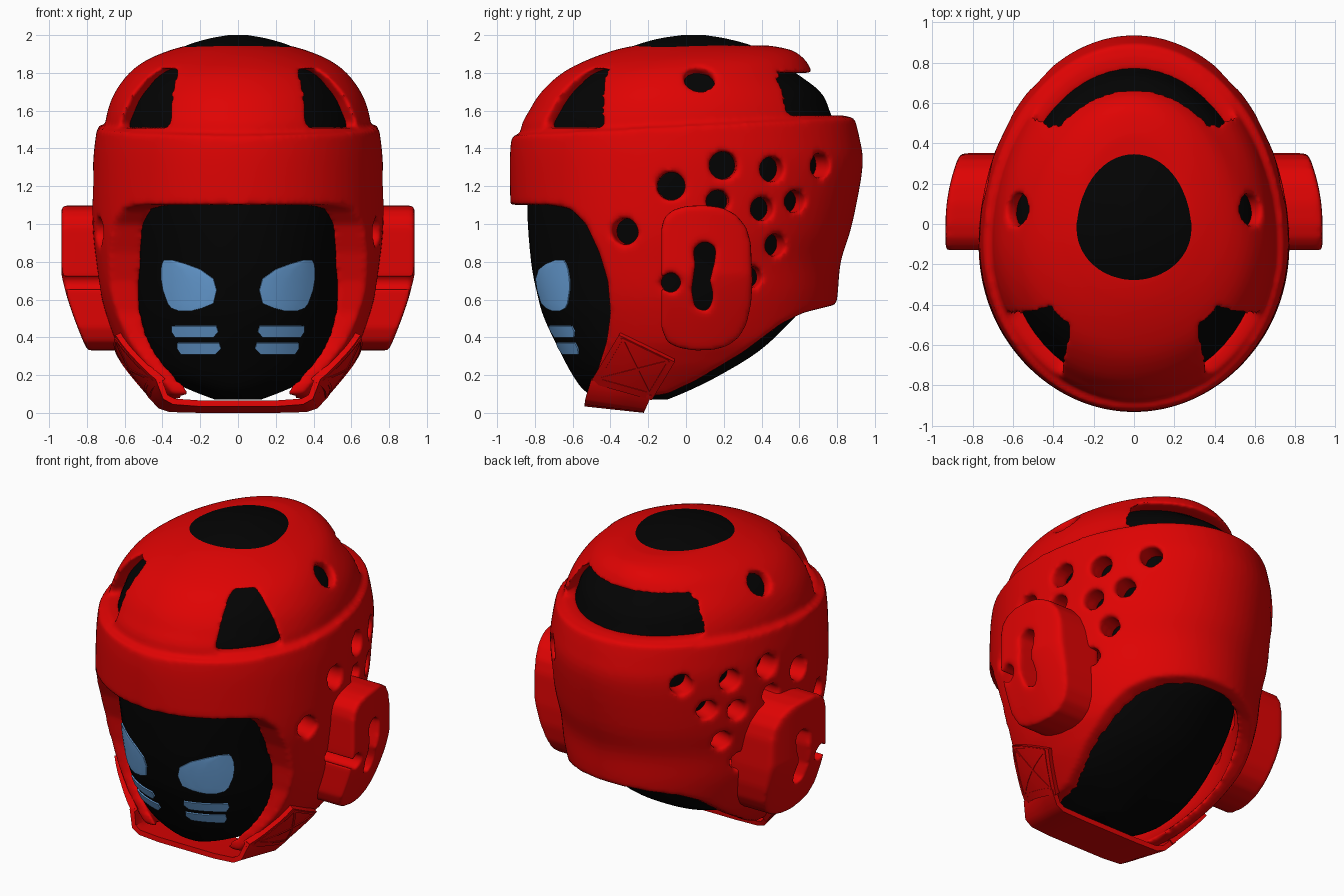
import bpy, bmesh, math
from mathutils import Vector as V
from mathutils.bvhtree import BVHTree

if "Cube" in bpy.data.objects:
    bpy.data.objects.remove(bpy.data.objects["Cube"])

def material(name, rgb):
    m = bpy.data.materials.new(name)
    m.diffuse_color = (*rgb, 1)
    m.use_nodes = True
    m.node_tree.nodes["Principled BSDF"].inputs["Base Color"].default_value = m.diffuse_color
    return m

RED = material("red foam", (0.74, 0.001, 0.001))
BLACK = material("black head", (0.001, 0.001, 0.001))
BLUE = material("face blue", (0.15, 0.38, 0.74))
X, Y, Z = V((1, 0, 0)), V((0, 1, 0)), V((0, 0, 1))

def to_object(name, bm, mat=None):
    bmesh.ops.recalc_face_normals(bm, faces=bm.faces[:])
    me = bpy.data.meshes.new(name)
    bm.to_mesh(me)
    bm.free()
    ob = bpy.data.objects.new(name, me)
    bpy.context.collection.objects.link(ob)
    if mat:
        me.materials.append(mat)
        me.shade_smooth()
    else:
        ob.hide_render = True
    return ob

def loft(name, rings, mat=None, seg=96, sub=4):
    """Smooth closed body from rings of (z, half width, front y, back y)."""
    rows = []
    for i in range(len(rings) - 1):
        p = [V(rings[min(max(i + k, 0), len(rings) - 1)]) for k in (-1, 0, 1, 2)]
        for k in range(sub):
            t = k / sub
            rows.append(0.5 * (2 * p[1] + (p[2] - p[0]) * t + (2 * p[0] - 5 * p[1] + 4 * p[2] - p[3]) * t * t
                               + (3 * p[1] - p[0] - 3 * p[2] + p[3]) * t ** 3))
    rows.append(V(rings[-1]))
    bm, loops = bmesh.new(), []
    for z, hx, yf, yb in rows:
        yc = yf + 0.45 * (yb - yf)
        loop = []
        for k in range(seg):
            a = 2 * math.pi * k / seg
            s = math.sin(a)
            loop.append(bm.verts.new((hx * math.cos(a), yc + s * (yb - yc if s > 0 else yc - yf), z)))
        loops.append(loop)
    for a, b in zip(loops, loops[1:]):
        for k in range(seg):
            n = (k + 1) % seg
            bm.faces.new((a[k], a[n], b[n], b[k]))
    bm.faces.new(loops[0])
    bm.faces.new(loops[-1])
    return to_object(name, bm, mat)

def prism(bm, pts, o, u, v, w, d0, d1):
    a, b = ([bm.verts.new(o + u * p + v * q + w * d) for p, q in pts] for d in (d0, d1))
    bm.faces.new(a)
    bm.faces.new(b)
    for k in range(len(pts)):
        n = (k + 1) % len(pts)
        bm.faces.new((a[k], a[n], b[n], b[k]))

def circle(r):
    return [(r * math.cos(k * math.pi / 12), r * math.sin(k * math.pi / 12)) for k in range(24)]

def boolean(ob, other, op='DIFFERENCE'):
    m = ob.modifiers.new(op.lower(), 'BOOLEAN')
    m.operation, m.solver, m.object = op, 'EXACT', other

def soften(ob, voxel, steps):
    m = ob.modifiers.new("soften", 'REMESH')
    m.mode, m.voxel_size, m.use_smooth_shade = 'VOXEL', voxel, True
    m = ob.modifiers.new("smooth", 'SMOOTH')
    m.factor, m.iterations = 0.5, steps

def bake(ob, mat):
    dg = bpy.context.evaluated_depsgraph_get()
    me = bpy.data.meshes.new_from_object(ob.evaluated_get(dg))
    ob.modifiers.clear()
    ob.data = me
    bm = bmesh.new()
    bm.from_mesh(me)
    bmesh.ops.recalc_face_normals(bm, faces=bm.faces[:])
    bm.to_mesh(me)
    bm.free()
    me.materials.clear()
    me.materials.append(mat)
    for p in me.polygons:
        p.material_index = 0
    me.shade_smooth()
    ob.hide_render = False

def sheet(name, grids, mat, thick):
    """Thin plate from one or more grids of points."""
    bm = bmesh.new()
    for g in grids:
        vs = [[bm.verts.new(p) for p in row] for row in g]
        for a, b in zip(vs, vs[1:]):
            for k in range(len(a) - 1):
                bm.faces.new((a[k], a[k + 1], b[k + 1], b[k]))
    ob = to_object(name, bm, mat)
    m = ob.modifiers.new("thickness", 'SOLIDIFY')
    m.thickness, m.offset = thick, 0
    bake(ob, mat)
    ob.data.set_sharp_from_angle(angle=math.radians(40))

def tree(ob):
    bpy.context.view_layer.update()
    return BVHTree.FromObject(ob, bpy.context.evaluated_depsgraph_get())

# Black head
CHIN = [(0.07, .12, -.46, -.10), (0.12, .25, -.54, .02), (0.2, .41, -.60, .18), (0.33, .50, -.67, .39),
        (0.5, .55, -.75, .57), (.62, .57, -.785, .66)]
SKULL = [(0.8, .58, -.82, .71), (1.1, .625, -.84, .78), (1.45, .64, -.82, .80), (1.6, .61, -.76, .76),
         (1.7, .57, -.69, .71), (1.8, .49, -.57, .58)]
head = loft("head", CHIN + SKULL + [(1.88, .39, -.42, .46), (1.94, .285, -.285, .36), (1.98, .16, -.15, .22),
                                    (2.0, .05, -.02, .10)], BLACK, 64)

# Helmet shell: lower band and dome, before cutting
band = loft("helmet_shell", [(0, .36, -.60, .30), (.2, .53, -.72, .60), (.3, .60, -.76, .70), (.4, .655, -.80, .76),
            (.6, .72, -.86, .80), (.8, .75, -.90, .82), (1.0, .77, -.925, .88), (1.3, .768, -.933, .935),
            (1.45, .755, -.925, .92), (1.6, .73, -.90, .88), (1.7, .70, -.86, .84)])
band_tree = tree(band)
dome = loft("dome_helper", [(1.3, .71, -.87, .86), (1.5, .705, -.875, .86), (1.6, .69, -.83, .83),
            (1.7, .65, -.765, .77), (1.8, .575, -.655, .675), (1.87, .48, -.52, .63), (1.92, .36, -.38, .56),
            (1.945, .27, -.27, .44)])
inner = loft("inner_helper", [(.04, .30, -.58, .25), (.2, .45, -.64, .5), (.33, .53, -.70, .64),
             (.5, .57, -.755, .71), (.65, .58, -.785, .715)]
             + [(z, hx * .98, yf * .98, yb * .98) for z, hx, yf, yb in SKULL] + [(1.84, .35, -.38, .4)])

# Side profile of the face opening, neckline and sloped band top
bm = bmesh.new()
prism(bm, [(-1.3, 1.105), (-.72, 1.10), (-.61, 1.08), (-.53, 1.0), (-.46, .85), (-.415, .7), (-.40, .53),
           (-.42, .38), (-.47, .22), (-.49, .10), (-.35, .07), (-.1, .10), (.05, .17), (.3, .32), (.5, .47),
           (.62, .53), (.82, .58), (1.3, .60), (1.3, -.4), (-1.3, -.4)], V(), Y, Z, X, -1.3, 1.3)
prism(bm, [(-1.3, 1.45), (1.3, 1.59), (1.3, 2.2), (-1.3, 2.2)], V(), Y, Z, X, -1.3, 1.3)
trim = to_object("trim_helper", bm)

# Vent holes and dome windows
HOLES = [(-.08, 1.2, .075), (.2, 1.31, .075), (.46, 1.29, .068), (.72, 1.31, .066), (.17, 1.12, .062),
         (.41, 1.08, .064), (.59, 1.12, .062), (.49, .89, .06), (-.32, .96, .07), (.36, .72, .06)]
bm = bmesh.new()
for s in (-1, 1):
    for y, z, r in HOLES:
        x = .76 * math.sqrt(1 - (y / .93) ** 2)
        n = V((s * x / .58, y / 1.4, 0)).normalized()
        prism(bm, circle(r), V((s * x, y, z)), n.cross(Z), Z, n, -.28, .12)
    n = V((s * .75, 0, .66))
    prism(bm, circle(.08), V((s * .56, .07, 1.75)), Y, n.cross(Y), n, -.2, .2)
    prism(bm, [(-.19, 1.51), (.20, 1.51), (.215, 1.53), (.17, 1.66), (.10, 1.78), (.06, 1.82), (-.05, 1.82),
               (-.09, 1.79), (-.14, 1.68)], V(), V((s * .78, .62, 0)), Z, V((s * .62, -.78, 0)), .38, 1.2)
prism(bm, [(-.5, 1.575), (.5, 1.575), (.49, 1.64), (.42, 1.76), (.36, 1.80), (-.36, 1.80), (-.42, 1.76),
           (-.49, 1.64)], V(), X, Z, Y, .4, 1.2)
holes = to_object("vent_helper", bm)

# Ear slots, cut through both ear pads and shell
bm = bmesh.new()
for s in (-1, 1):
    prism(bm, [(.05, .55), (.12, .54), (.145, .62), (.125, .7), (.15, .8), (.16, .88), (.1, .91), (.04, .88),
               (.05, .78), (.03, .65)], V(), Y, Z, X * s, .5, 1.2)
    prism(bm, circle(.052), V((0, -.08, .69)), Y, Z, X * s, .5, 1.2)
slots = to_object("slot_helper", bm)

boolean(band, trim)
boolean(band, dome, 'UNION')
for cutter in (inner, holes, slots):
    boolean(band, cutter)
soften(band, .016, 7)
bake(band, RED)

# Ear pads
EAR = [(-.13, .98), (-.115, 1.035), (-.07, 1.075), (0, 1.095), (.1, 1.1), (.2, 1.085), (.27, 1.045), (.32, .98),
       (.343, .9), (.352, .7), (.345, .58), (.32, .47), (.28, .4), (.22, .355), (.15, .335), (.05, .33), (-.04, .345),
       (-.1, .375), (-.13, .45), (-.13, .66), (-.08, .66), (-.08, .72), (-.13, .72)]
for s, side in ((-1, "left"), (1, "right")):
    bm = bmesh.new()
    prism(bm, EAR, V(), Y, Z, X * s, .56, .935)
    ear = to_object(side + "_ear_pad", bm)
    boolean(ear, slots)
    soften(ear, .016, 8)
    bake(ear, RED)
    for v in ear.data.vertices:
        t = max(0, (abs(v.co.x) - .56) / .37)
        v.co.x -= s * t * (.13 * max(0, (.74 - v.co.z) / .4) ** 1.3 + .07 * max(0, v.co.y / .35) ** 2)

for ob in (dome, inner, trim, holes, slots):
    bpy.data.objects.remove(ob)

# Blue eye patches and cheek stripes laid on the face
head_tree = tree(head)
EYE = [(.81, .35, .39), (.79, .28, .40), (.76, .20, .405), (.71, .13, .405), (.65, .113, .395), (.58, .13, .37),
       (.555, .19, .35), (.54, .25, .31)]
PAINT = {"eye_patch": EYE, "upper_cheek_stripe": [(.46, .115, .35), (.43, .105, .35), (.40, .13, .33)],
         "lower_cheek_stripe": [(.37, .10, .32), (.34, .09, .32), (.31, .12, .30)]}
for s, side in ((-1, "left_"), (1, "right_")):
    for name, rows in PAINT.items():
        grid = []
        for z, a, b in rows:
            xs = [a + (b - a) * k / 8 for k in range(9)]
            grid.append([head_tree.ray_cast(V((s * x, -2, z)), Y)[0] - Y * .006 for x in xs])
        sheet(side + name, [grid], BLUE, .008)

# Strap patches with stitched cross, following the jaw
A, B, C, D = (V(p) for p in ((-.35, .42), (-.06, .28), (-.18, .08), (-.50, .17)))
MID = (A + B + C + D) / 4
def on_jaw(p, s, lift):
    hit = band_tree.ray_cast(V((2 * s, p.x, p.y)), -X * s)[0]
    return hit + X * s * lift
for s, side in ((-1, "left"), (1, "right")):
    grid = [[on_jaw(A.lerp(B, i / 6).lerp(D.lerp(C, i / 6), j / 6), s, .012) for i in range(7)] for j in range(7)]
    sheet(side + "_strap_patch", [grid], RED, .04)
    a, b, c, d = (p.lerp(MID, .15) for p in (A, B, C, D))
    bars = []
    for p, q in ((a, b), (b, c), (c, d), (d, a), (a, c), (b, d)):
        w = (q - p).orthogonal().normalized() * .006
        bars.append([[on_jaw(p.lerp(q, k / 6) + w * e, s, .034) for k in range(7)] for e in (-1, 1)])
    sheet(side + "_patch_stitching", bars, RED, .012)

# Chin strap under the jaw
half = [((.42, -.50, .18), (.47, -.18, .10)), ((.385, -.53, .085), (.41, -.21, .035)),
        ((.34, -.535, .06), (.36, -.22, .02)), ((.2, -.535, .05), (.2, -.22, .016))]
path = half + [tuple((-x, y, z) for x, y, z in r) for r in reversed(half)]
sheet("chin_strap", [[[V(f).lerp(V(b), k / 3) for k in range(4)] for f, b in path]], RED, .032)
